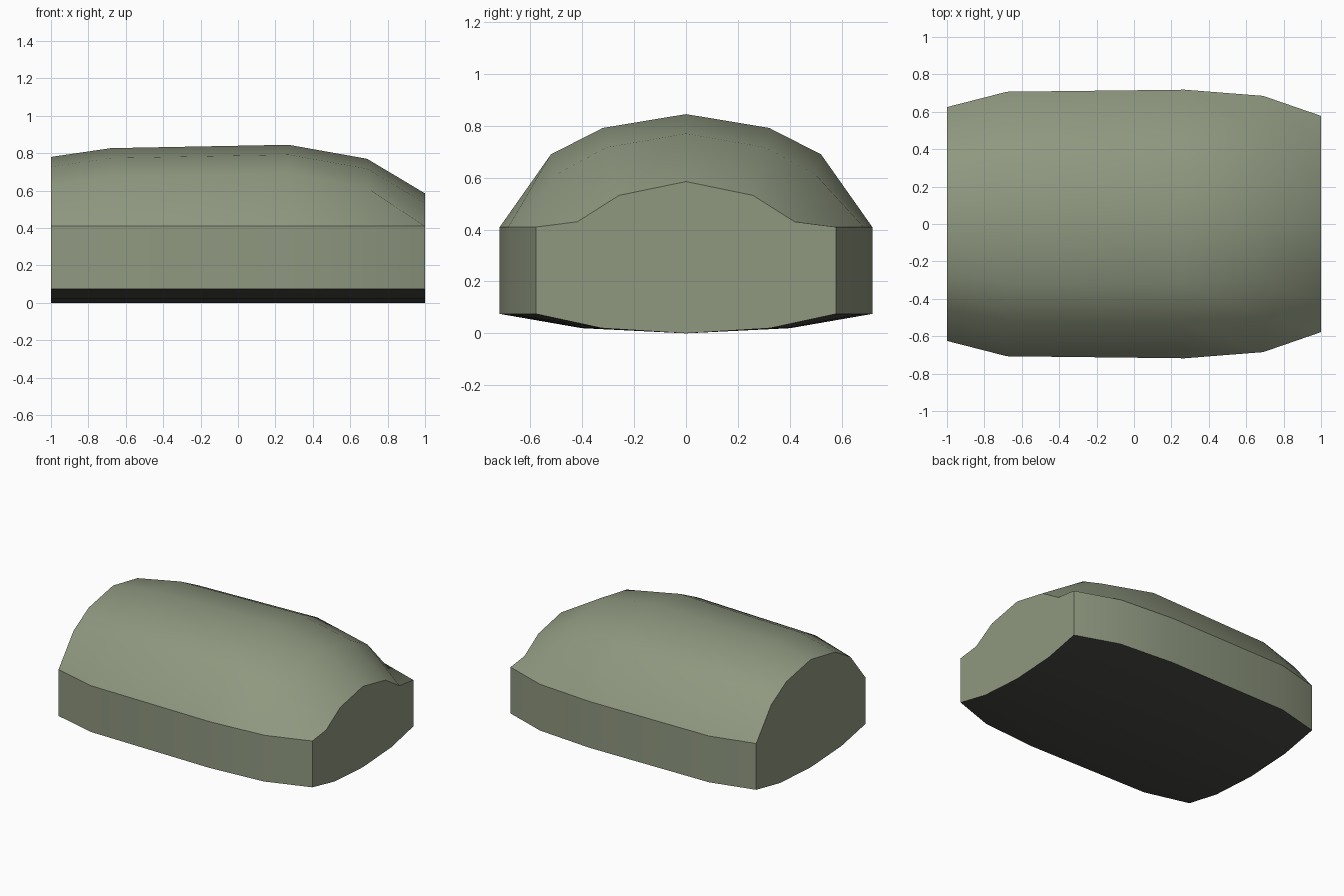
import bpy, bmesh, math

if "Cube" in bpy.data.objects:
    bpy.data.objects.remove(bpy.data.objects["Cube"])


def material(name, srgb):
    m = bpy.data.materials.new(name)
    lin = [((c / 255 + 0.055) / 1.055) ** 2.4 for c in srgb]
    m.diffuse_color = (*lin, 1)
    m.use_nodes = True
    m.node_tree.nodes["Principled BSDF"].inputs["Base Color"].default_value = m.diffuse_color
    return m


# Stations along the length: x, half width, ridge height
STATIONS = [(-1, 0.625, 0.78), (-0.68, 0.707, 0.827), (0.27, 0.718, 0.845),
            (0.69, 0.685, 0.77), (1, 0.578, 0.585)]
# Half profile as fractions of the half width
UNDERSIDE = [(0, 0), (0.56, 0.02), (1, 0.075)]      # fraction, height
ROOF = [(0.725, 0.155), (0.446, 0.053), (0, 0)]     # fraction, drop below ridge
SHOULDER = 0.41


def section(x, w, top):
    half = [(f * w, z) for f, z in UNDERSIDE] + [(w, SHOULDER)]
    half += [(f * w, top - d) for f, d in ROOF]
    mirrored = [(-y, z) for y, z in half[-2:0:-1]]
    return [(x, y, z) for y, z in half + mirrored]


# Lofted body with flat ends
bm = bmesh.new()
rings = [[bm.verts.new(p) for p in section(*s)] for s in STATIONS]
n = len(rings[0])
for a, b in zip(rings, rings[1:]):
    for i in range(n):
        j = (i + 1) % n
        bm.faces.new((a[i], a[j], b[j], b[i]))
bm.faces.new(rings[0])
bm.faces.new(rings[-1])
bmesh.ops.recalc_face_normals(bm, faces=bm.faces)

# Dark underside
for f in bm.faces:
    f.material_index = 1 if f.normal.z < -0.5 else 0

mesh = bpy.data.meshes.new("body")
bm.to_mesh(mesh)
bm.free()
mesh.materials.append(material("sage green", (143, 152, 128)))
mesh.materials.append(material("dark grey underside", (74, 76, 69)))
body = bpy.data.objects.new("body", mesh)
bpy.context.collection.objects.link(body)
bpy.context.view_layer.objects.active = body
body.select_set(True)
bpy.ops.object.shade_smooth_by_angle(angle=math.radians(30))
